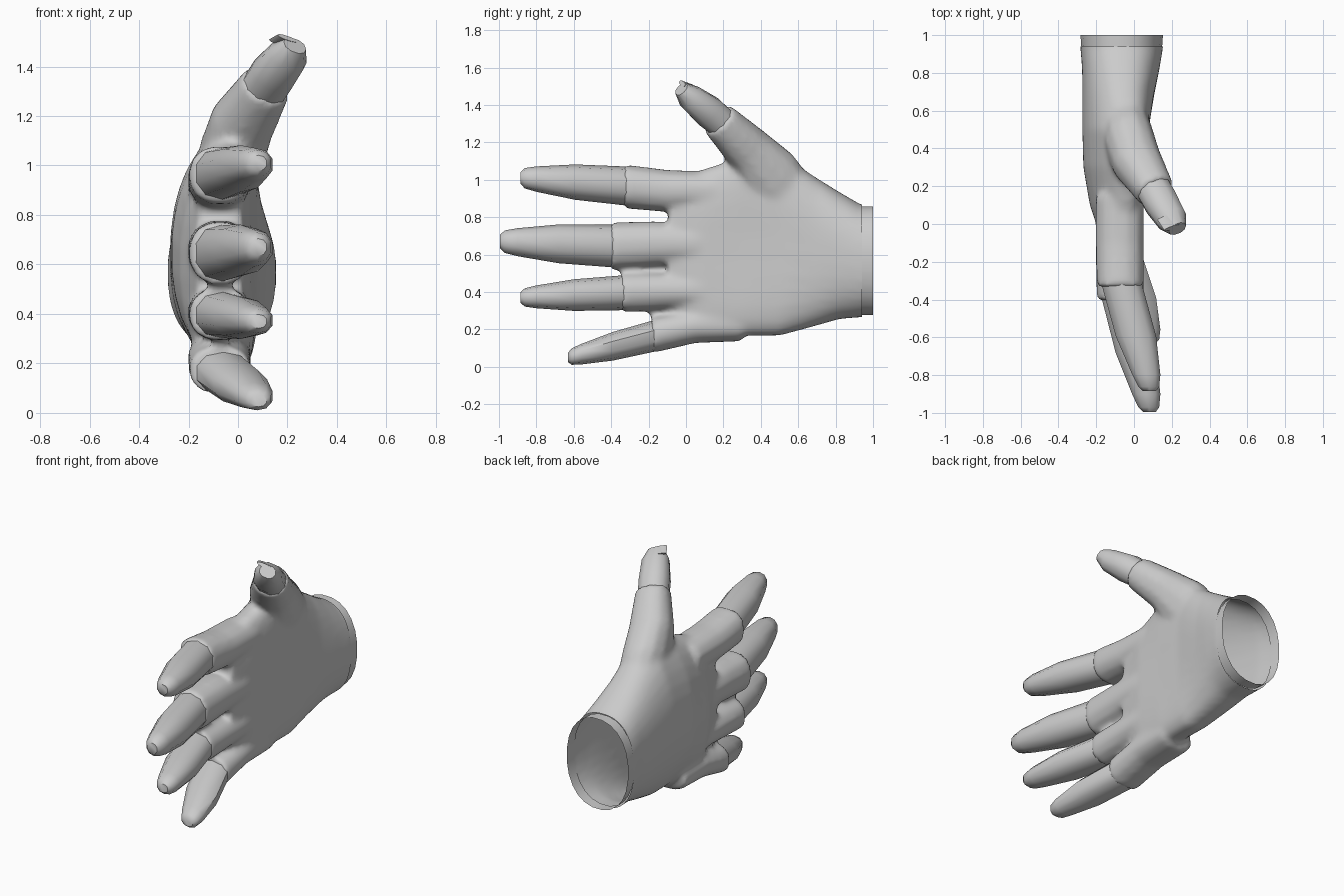
import bpy, bmesh, math
from mathutils import Vector

if "Cube" in bpy.data.objects:
    bpy.data.objects.remove(bpy.data.objects["Cube"])

grey = bpy.data.materials.new("glove grey")
grey.diffuse_color = (0.6, 0.6, 0.6, 1)
grey.use_nodes = True
grey.node_tree.nodes["Principled BSDF"].inputs["Base Color"].default_value = grey.diffuse_color
X, Z = Vector((1, 0, 0)), Vector((0, 0, 1))


def finish(ob, angle=45):
    ob.data.materials.clear()
    ob.data.materials.append(grey)
    bpy.ops.object.select_all(action='DESELECT')
    ob.select_set(True)
    bpy.context.view_layer.objects.active = ob
    bpy.ops.object.shade_smooth_by_angle(angle=math.radians(angle))


def loft(bm, sections, u=X, v=Z, sides=10, caps=True, power=0.9):
    """Skin rings given as (centre, radius along u, radius along v, arch along u)."""
    rings = []
    for centre, ru, rv, arch in sections:
        ring = []
        for k in range(sides):
            a = math.tau * (k + 0.5) / sides
            c, s = (math.copysign(abs(f) ** power, f) for f in (math.cos(a), math.sin(a)))
            ring.append(bm.verts.new(Vector(centre) + u * (ru * c + arch * s * s) + v * (rv * s)))
        rings.append(ring)
    for a, b in zip(rings, rings[1:]):
        for k in range(sides):
            n = (k + 1) % sides
            bm.faces.new((a[k], a[n], b[n], b[k]))
    if caps:
        bm.faces.new(rings[0])
        bm.faces.new(rings[-1])
    bmesh.ops.recalc_face_normals(bm, faces=bm.faces)


def span(y, x0, x1, z0, z1, arch=0):
    return ((x0 + x1) / 2, y, (z0 + z1) / 2), (x1 - x0) / 2, (z1 - z0) / 2, arch


def to_object(bm, name):
    me = bpy.data.meshes.new(name)
    bm.to_mesh(me)
    bm.free()
    ob = bpy.data.objects.new(name, me)
    bpy.context.collection.objects.link(ob)
    return ob


# Fingers: joint y, tip y, then centre z at knuckle, joint and tip, then half width
fingers = {
    "index": (-.3, -.885, .94, .965, 1.01, .105),
    "middle": (-.37, -.995, .655, .645, .67, .115),
    "ring": (-.31, -.885, .405, .397, .37, .094),
    "little": (-.15, -.63, .22, .17, .05, .085),
}
# Shared finger tip shape: length fraction, centre x, half depth, width factor
tip_shape = [(0, -.07, .112, 1), (.5, .01, .112, .9), (.85, .065, .078, .65),
             (.96, .078, .058, .52), (1, .082, .035, .3)]

# Palm, arched at its upper and lower edges
bm = bmesh.new()
loft(bm, [span(1, -.285, .155, .27, .86), span(.94, -.285, .155, .265, .865),
          span(.82, -.275, .135, .255, .935, .01), span(.7, -.275, .11, .22, 1.01, .03),
          span(.5, -.275, .075, .165, 1.14, .07), span(.3, -.27, .06, .165, 1.12, .08),
          span(.1, -.235, .05, .145, 1.06, .05), span(-.09, -.17, .02, .3, .98, .02)],
     sides=32, power=.85)

# Finger bases, to be fused with the palm
for joint, tip, z_root, z_joint, z_tip, width in fingers.values():
    y_root = joint + .45
    loft(bm, [((-.075, y_root, z_root), .13, width, 0),
              ((-.075, joint + .2, z_root), .13, width + .01, 0),
              ((-.072, joint - .035, z_joint), .128, width + .015, 0)], sides=12)

# Thumb base
d = Vector((.21, -.31, .31)).normalized()
u = d.cross(X).normalized()
v = u.cross(d).normalized()
loft(bm, [((-.07, .62, .84), .14, .12, 0), ((-.03, .45, 1.02), .17, .14, 0),
          ((.015, .33, 1.165), .13, .135, 0), ((.115, .17, 1.325), .1, .105, 0)], u, v, 12)
hand = to_object(bm, "hand")

remesh = hand.modifiers.new("fuse", 'REMESH')
remesh.mode, remesh.voxel_size = 'VOXEL', .018
smooth = hand.modifiers.new("soften", 'SMOOTH')
smooth.factor, smooth.iterations = .5, 8
bpy.context.view_layer.update()
fused = bpy.data.meshes.new_from_object(hand.evaluated_get(bpy.context.evaluated_depsgraph_get()))
hand.modifiers.clear()
hand.data = fused

# Open the wrist
bm = bmesh.new()
bm.from_mesh(fused)
bmesh.ops.bisect_plane(bm, geom=bm.verts[:] + bm.edges[:] + bm.faces[:],
                       plane_co=(0, .94, 0), plane_no=(0, 1, 0), clear_outer=True)
bm.to_mesh(fused)
bm.free()
finish(hand, 50)

# Wrist cuff, an open band
bm = bmesh.new()
loft(bm, [span(.93, -.28, .15, .275, .86), span(1, -.285, .155, .275, .86)], sides=24, caps=False)
finish(to_object(bm, "wrist_cuff"))

# Finger tips
for name, (joint, tip, z_root, z_joint, z_tip, width) in fingers.items():
    bm = bmesh.new()
    loft(bm, [((x, joint + (tip - joint) * t, z_joint + (z_tip - z_joint) * t), depth, width * f, 0)
              for t, x, depth, f in tip_shape])
    finish(to_object(bm, name + "_finger_tip"))

# Thumb tip with its nail
bm = bmesh.new()
loft(bm, [((.1, .19, 1.305), .085, .095, 0), ((.14, .12, 1.365), .09, .095, 0),
          ((.2, .025, 1.44), .072, .085, 0), ((.23, -.025, 1.485), .04, .05, 0)], u, v)
finish(to_object(bm, "thumb_tip"))
bm = bmesh.new()
loft(bm, [((.165, .035, 1.495), .012, .045, 0), ((.2, -.02, 1.515), .012, .045, 0)], u, v)
finish(to_object(bm, "thumb_nail"))
